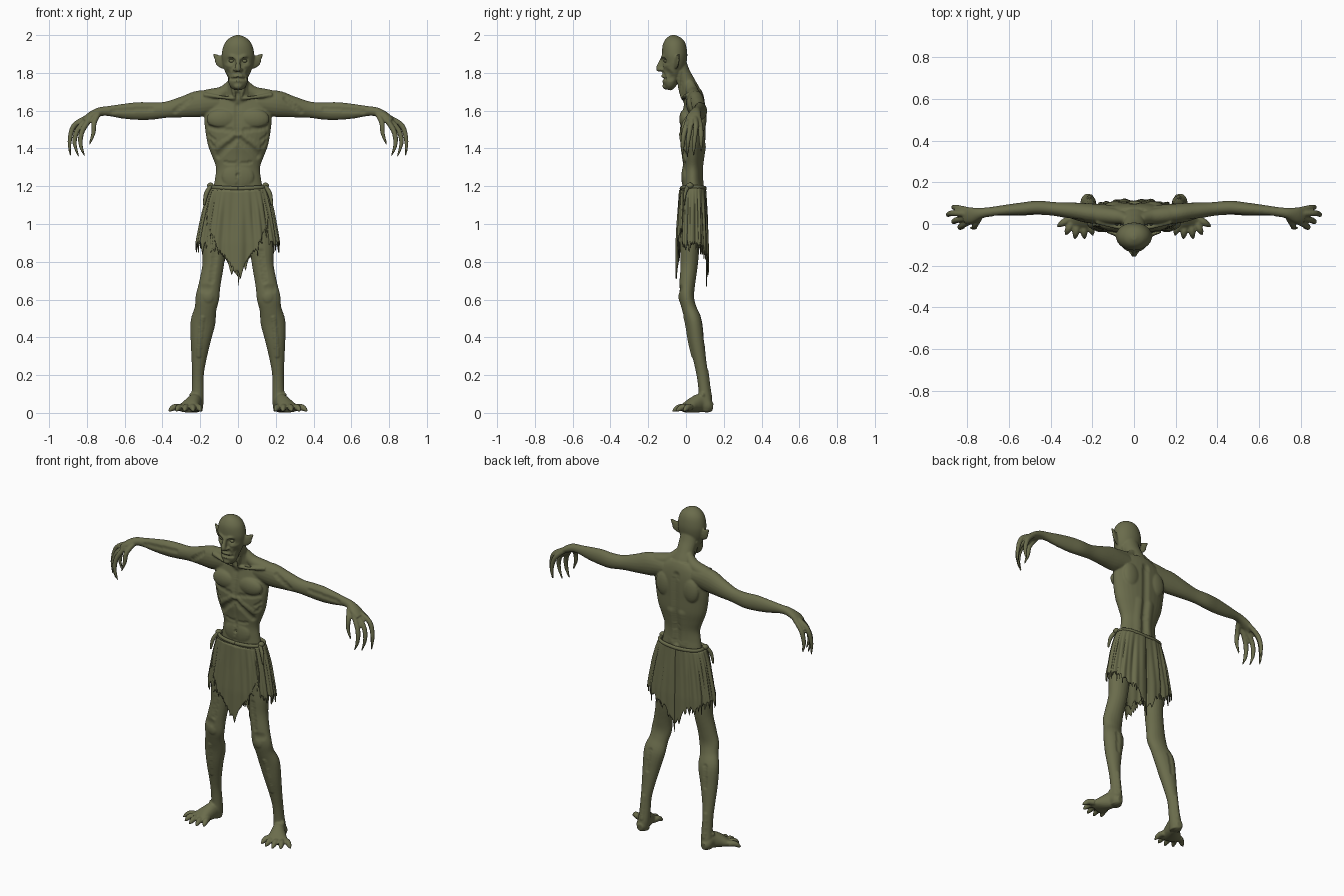
import bpy, bmesh, math, random
from mathutils import Vector, Matrix, kdtree

random.seed(4)
olive = bpy.data.materials.new("olive")
olive.diffuse_color = (0.145, 0.15, 0.072, 1)
X, Y, Z = Vector((1, 0, 0)), Vector((0, 1, 0)), Vector((0, 0, 1))


def spline(keys, sub=5):
    out = []
    for i in range(len(keys) - 1):
        p = [keys[max(i - 1, 0)], keys[i], keys[i + 1], keys[min(i + 2, len(keys) - 1)]]
        for k in range(sub):
            t = k / sub
            out.append([0.5 * (2 * b + (c - a) * t + (2 * a - 5 * b + 4 * c - d) * t * t
                               + (3 * b - a - 3 * c + d) * t ** 3) for a, b, c, d in zip(*p)])
    return out + [list(keys[-1])]


def tube(bm, keys, ref, mirror=True, n=20):
    """Capped loft through (x, y, z, radius across, radius along ref)."""
    for s in ((1, -1) if mirror else (1,)):
        pts = spline(keys)
        rings = []
        for i, p in enumerate(pts):
            q0, q1 = pts[max(i - 1, 0)], pts[min(i + 1, len(pts) - 1)]
            t = (Vector(q1[:3]) - Vector(q0[:3])).normalized()
            a = t.cross(ref).normalized()
            b = a.cross(t)
            ring = []
            for k in range(n):
                w = 2 * math.pi * k / n
                v = Vector(p[:3]) + a * (p[3] * math.cos(w)) + b * (p[4] * math.sin(w))
                ring.append(bm.verts.new((v.x * s, v.y, v.z)))
            rings.append(ring)
        for r0, r1 in zip(rings, rings[1:]):
            for k in range(n):
                bm.faces.new((r0[k], r0[(k + 1) % n], r1[(k + 1) % n], r1[k]))
        bm.faces.new(rings[0][::-1])
        bm.faces.new(rings[-1])


def blob(bm, c, r, mirror=True):
    for s in ((1, -1) if mirror else (1,)):
        m = Matrix.Translation((c[0] * s, c[1], c[2])) @ Matrix.Diagonal((*r, 1))
        bmesh.ops.create_uvsphere(bm, u_segments=20, v_segments=12, radius=1, matrix=m)


def finish(bm, name):
    bmesh.ops.recalc_face_normals(bm, faces=bm.faces)
    me = bpy.data.meshes.new(name)
    bm.to_mesh(me)
    bm.free()
    me.materials.append(olive)
    for p in me.polygons:
        p.use_smooth = True
    ob = bpy.data.objects.new(name, me)
    bpy.context.collection.objects.link(ob)
    return ob


bm = bmesh.new()
# torso, neck and head
tube(bm, [(0, .035, .98, .11, .045), (0, .038, 1.08, .14, .055), (0, .037, 1.18, .132, .056),
          (0, .035, 1.24, .122, .052), (0, .035, 1.30, .117, .052), (0, .036, 1.36, .138, .058),
          (0, .036, 1.42, .160, .066), (0, .036, 1.50, .174, .068), (0, .040, 1.56, .179, .065),
          (0, .045, 1.62, .176, .058), (0, .045, 1.67, .14, .05), (0, .04, 1.705, .085, .04)], Y, False, 32)
tube(bm, [(0, .045, 1.62, .09, .05), (0, .028, 1.69, .07, .052), (0, .005, 1.75, .054, .044),
          (0, -.02, 1.80, .054, .042), (0, -.04, 1.86, .05, .04)], Y, False)
tube(bm, [(0, -.097, 1.712, .022, .014), (0, -.088, 1.735, .045, .034), (0, -.078, 1.78, .059, .047),
          (0, -.067, 1.82, .073, .057), (0, -.06, 1.86, .083, .063), (0, -.06, 1.90, .086, .067),
          (0, -.063, 1.95, .074, .061), (0, -.065, 1.982, .048, .042), (0, -.065, 2.0, .012, .012)], Y, False, 32)
# trapezius, collarbones, neck tendons
tube(bm, [(.03, .02, 1.74, .025, .03), (.08, .035, 1.695, .035, .035), (.17, .045, 1.665, .04, .045),
          (.23, .05, 1.64, .03, .04)], Z)
tube(bm, [(.015, -.015, 1.665, .01, .01), (.08, -.015, 1.67, .009, .009), (.18, .012, 1.685, .012, .012)], Z)
tube(bm, [(.05, -.03, 1.81, .011, .011), (.035, -.035, 1.74, .01, .01), (.014, -.02, 1.67, .009, .009)], Y)
# chest, shoulder blades, belly
blob(bm, (.085, -.002, 1.555), (.082, .034, .055))
blob(bm, (.09, .083, 1.56), (.055, .026, .075))
blob(bm, (0, -.003, 1.25), (.085, .022, .07), False)
# arms
tube(bm, [(.10, .045, 1.645, .045, .055), (.20, .05, 1.637, .048, .07), (.29, .062, 1.62, .041, .056),
          (.38, .072, 1.605, .033, .043), (.46, .078, 1.598, .034, .046), (.53, .072, 1.598, .032, .047),
          (.61, .066, 1.597, .027, .039), (.69, .058, 1.598, .023, .026), (.735, .052, 1.593, .026, .024),
          (.78, .042, 1.572, .038, .021), (.815, .038, 1.548, .036, .015)], Z)
# clawed fingers and thumb
fingers = [((.79, .066, 1.565), (.845, .077, 1.51), (.865, .08, 1.44), (.855, .08, 1.38)),
           ((.795, .048, 1.567), (.868, .052, 1.52), (.891, .045, 1.44), (.888, .04, 1.36)),
           ((.79, .030, 1.56), (.848, .02, 1.50), (.865, .01, 1.43), (.843, .008, 1.355)),
           ((.78, .014, 1.56), (.826, -.008, 1.49), (.833, -.018, 1.42), (.812, -.018, 1.36)),
           ((.74, .03, 1.58), (.762, -.006, 1.535), (.766, -.016, 1.48), (.787, -.02, 1.42))]
for f in fingers:
    tube(bm, [(*p, r, r) for p, r in zip(f, (.014, .0145, .0115, .004))], Y, n=12)
# legs
tube(bm, [(.085, .037, 1.12, .06, .052), (.115, .03, .98, .072, .056), (.125, .02, .88, .065, .052),
          (.132, .015, .78, .057, .047), (.150, .006, .68, .058, .042), (.162, .004, .61, .063, .039),
          (.172, .018, .55, .058, .039), (.185, .042, .48, .066, .044), (.198, .056, .38, .053, .041),
          (.207, .073, .28, .039, .034), (.212, .087, .20, .031, .031), (.213, .097, .12, .032, .031),
          (.216, .102, .06, .034, .036), (.218, .102, .008, .03, .034)], Y)
blob(bm, (.158, -.02, .615), (.035, .02, .04))
blob(bm, (.222, .088, .095), (.036, .018, .02))
# feet and toes
tube(bm, [(.217, .142, .032, .018, .022), (.22, .118, .036, .033, .036), (.226, .08, .052, .036, .05),
          (.245, .04, .042, .047, .042), (.264, .005, .028, .06, .028), (.272, -.015, .02, .055, .018)], Z)
for a, b in [((.215, .01), (.197, -.055)), ((.243, .0), (.237, -.072)), ((.272, .0), (.284, -.072)),
             ((.30, .005), (.328, -.052)), ((.31, .025), (.368, -.012))]:
    keys = [(a[0] + (b[0] - a[0]) * t, a[1] + (b[1] - a[1]) * t, z, r, r)
            for t, z, r in ((0, .028, .018), (.45, .03, .017), (.75, .02, .0135), (1, .008, .004))]
    tube(bm, keys, Z, n=12)
# ears
tube(bm, [(.072, -.055, 1.86, .012, .042), (.095, -.047, 1.866, .009, .034), (.112, -.042, 1.882, .007, .018),
          (.13, -.038, 1.9, .005, .005)], Z)
# face: nose, nostrils, brows, cheekbones, lips, chin
tube(bm, [(0, -.118, 1.885, .013, .012), (0, -.134, 1.85, .012, .014), (0, -.144, 1.823, .016, .014),
          (0, -.145, 1.808, .011, .009)], Y, False)
blob(bm, (.015, -.128, 1.815), (.012, .014, .010))
tube(bm, [(.008, -.126, 1.876, .009, .009), (.035, -.117, 1.887, .010, .012), (.068, -.085, 1.884, .008, .010)], Z)
tube(bm, [(.03, -.113, 1.832, .009, .011), (.055, -.096, 1.84, .010, .012), (.075, -.065, 1.855, .008, .010)], Z)
blob(bm, (0, -.118, 1.782), (.03, .014, .009), False)
blob(bm, (0, -.113, 1.757), (.028, .014, .008), False)
blob(bm, (0, -.108, 1.730), (.024, .017, .018), False)

# fuse all flesh into one skin
raw = finish(bm, "body_parts")
mod = raw.modifiers.new("fuse", 'REMESH')
mod.mode, mod.voxel_size = 'VOXEL', 0.005
mod = raw.modifiers.new("soften", 'SMOOTH')
mod.factor, mod.iterations = 0.5, 4
bpy.context.view_layer.update()
skin = bpy.data.meshes.new_from_object(raw.evaluated_get(bpy.context.evaluated_depsgraph_get()))
bpy.data.objects.remove(raw)
body = bpy.data.objects.new("body", skin)
bpy.context.collection.objects.link(body)

# sculpt strokes: start, end, radius, height (negative carves)
strokes = [((.034, -.125, 1.864), (.04, -.12, 1.864), .022, -.011),
           ((0, -.13, 1.769), (.034, -.105, 1.766), .011, -.008),
           ((.05, -.09, 1.80), (.055, -.08, 1.78), .03, -.008),
           ((.022, -.13, 1.81), (.042, -.11, 1.775), .012, -.004),
           ((0, -.04, 1.63), (0, -.04, 1.49), .022, -.006),
           ((.01, -.03, 1.45), (.11, -.02, 1.36), .026, -.008),
           ((.01, -.03, 1.475), (.12, -.02, 1.40), .022, .005),
           ((.03, -.03, 1.495), (.15, -.01, 1.51), .02, -.005),
           ((0, -.02, 1.42), (0, -.02, 1.20), .016, -.004),
           ((0, -.03, 1.262), (0, -.03, 1.258), .013, -.008),
           ((.02, -.03, 1.32), (.07, -.02, 1.325), .014, -.004),
           ((0, .11, 1.64), (0, .10, 1.22), .03, -.009),
           ((.04, .10, 1.40), (.04, .09, 1.22), .035, .006)]
limbs = [((.11, .02, 1.45), (.16, .0, 1.47), .014, -.004), ((.11, .02, 1.41), (.155, .0, 1.435), .014, -.004),
         ((.25, .02, 1.66), (.33, .04, 1.60), .022, -.006), ((.46, .04, 1.61), (.66, .03, 1.60), .02, -.005),
         ((.16, -.05, .66), (.19, -.04, .66), .03, -.005), ((.19, -.01, .50), (.21, .03, .30), .018, .005),
         ((.19, .09, .50), (.2, .1, .38), .02, -.005), ((.12, -.04, .85), (.14, -.04, .70), .022, -.005),
         ((.215, .14, .22), (.215, .14, .09), .018, .004), ((.0, .0, 1.69), (.0, -.02, 1.68), .02, -.008)]
kd = kdtree.KDTree(len(skin.vertices))
for v in skin.vertices:
    kd.insert(v.co, v.index)
kd.balance()
normals = [v.normal.copy() for v in skin.vertices]
for p, q, r, h in strokes + limbs:
    p, q, weight = Vector(p), Vector(q), {}
    steps = max(1, int((q - p).length / (r * 0.3)))
    for s in (1, -1):
        for k in range(steps + 1):
            c = p.lerp(q, k / steps)
            c.x *= s
            for co, i, d in kd.find_range(kd.find(c)[0], r):
                weight[i] = max(weight.get(i, 0), (1 - (d / r) ** 2) ** 2)
    for i, w in weight.items():
        skin.vertices[i].co += normals[i] * (w * h)
for v in skin.vertices:
    v.co.z = max(v.co.z, 0)
for f in skin.polygons:
    f.use_smooth = True

# eyes
bm = bmesh.new()
blob(bm, (.035, -.108, 1.863), (.013, .010, .009))
finish(bm, "eyes")


def waist_point(a, z, off):
    t = min(max((1.2 - z) / .3, 0), 1)
    rx = .142 + .075 * t ** .7 + off
    ry = .064 + .013 * t + off
    s, c = math.sin(a), math.cos(a)
    return Vector((math.copysign(abs(s) ** .8, s) * rx, .038 - math.copysign(abs(c) ** .8, c) * ry, z))


def cloth(name, a0, a1, cols, top, hem, lift):
    """Ragged draped sheet; angle 0 is the front."""
    bm = bmesh.new()
    grid, rows = [], 26
    for i in range(cols + 1):
        a = a0 + (a1 - a0) * i / cols
        end = hem(a) - random.random() ** 3 * .06 + random.random() * .012
        col = []
        for j in range(rows + 1):
            t = j / rows
            z = top + (end - top) * t
            fold = (.004 * math.sin(a * 13 + 2 * t) + .003 * math.sin(a * 29 + 1)) * min(1, t * 2 + .2)
            col.append(bm.verts.new(waist_point(a, z, lift + fold)))
        grid.append(col)
    for c0, c1 in zip(grid, grid[1:]):
        for j in range(rows):
            bm.faces.new((c0[j], c0[j + 1], c1[j + 1], c1[j]))
    bmesh.ops.remove_doubles(bm, verts=bm.verts, dist=.0002)
    ob = finish(bm, name)
    mod = ob.modifiers.new("thickness", 'SOLIDIFY')
    mod.thickness, mod.offset = .005, 0


def skirt_hem(a):
    x = abs(waist_point(a, .9, 0).x)
    tri = max(0, 1 - x / .09)
    return .90 - .10 * tri if math.cos(a) > 0 else .90 - .05 * min(1, (.217 - x) / .08) - .13 * tri


# loincloth, front apron, waist cord and side knots
cloth("loincloth", -math.pi, math.pi, 200, 1.19, skirt_hem, 0)
cloth("front_apron", -.95, .85, 70, 1.18, lambda a: .74 + .34 * abs(a) ** .9, .007)
bm = bmesh.new()
cord = [(*waist_point(2 * math.pi * k / 24, 1.188 + .008 * abs(math.sin(2 * math.pi * k / 24)), -.002), .009, .011)
        for k in range(25)]
tube(bm, cord, Z, False, 10)
blob(bm, (.146, .02, 1.203), (.018, .02, .016))
tube(bm, [(.145, .01, 1.20, .01, .012), (.168, -.005, 1.16, .012, .008), (.18, -.01, 1.10, .006, .004)], Y, n=10)
finish(bm, "waist_cord")
